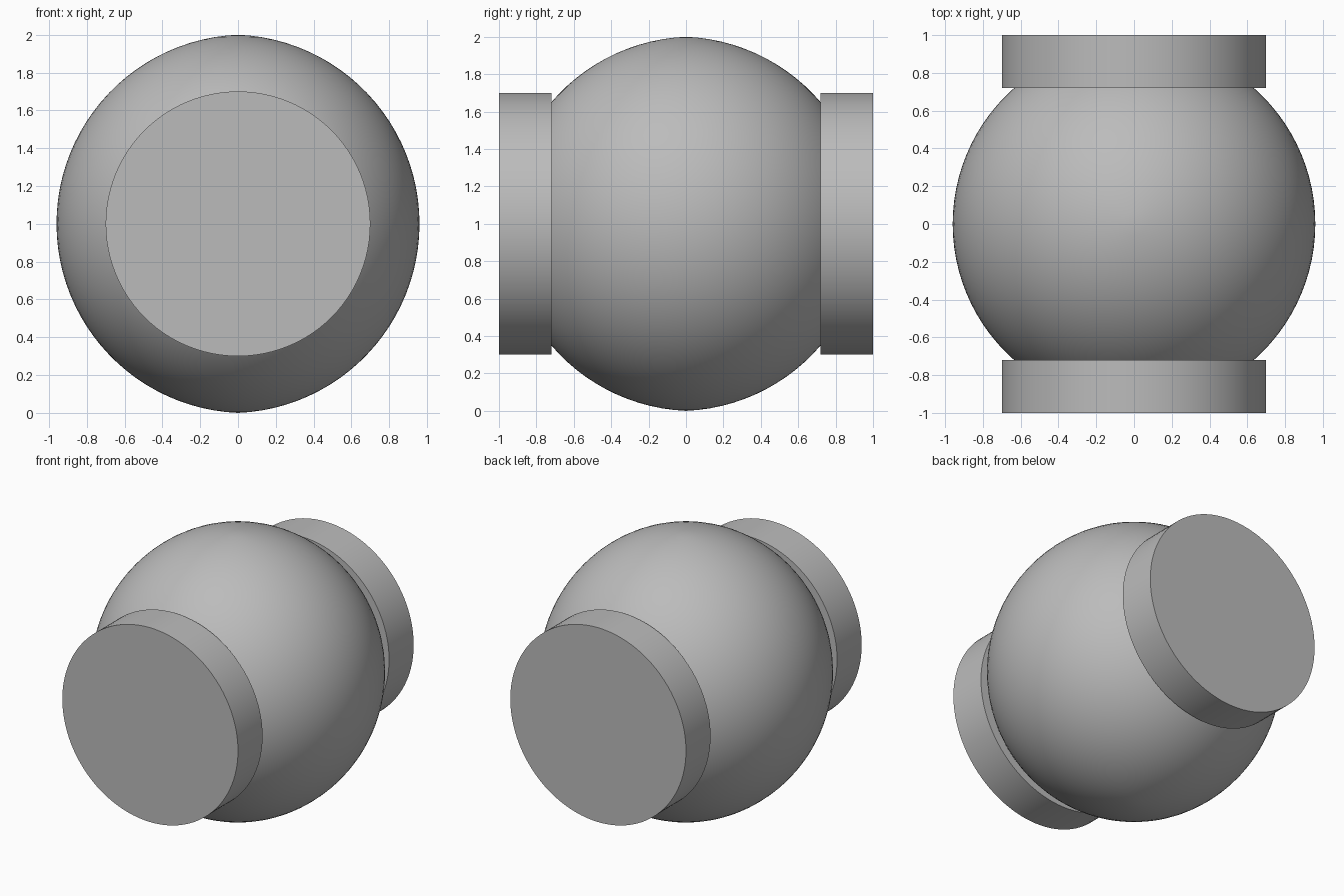
import bpy, bmesh
from math import sin, cos, pi, asin, radians
from mathutils import Matrix, Vector

cube = bpy.data.objects.get("Cube")
if cube:
    bpy.data.objects.remove(cube, do_unlink=True)

grey = bpy.data.materials.new("plain grey")
grey.use_nodes = True
colour = (0.5, 0.5, 0.5, 1)
grey.diffuse_color = colour
grey.node_tree.nodes["Principled BSDF"].inputs["Base Color"].default_value = colour


def add_object(name, bm, angle):
    bmesh.ops.recalc_face_normals(bm, faces=bm.faces)
    mesh = bpy.data.meshes.new(name)
    bm.to_mesh(mesh)
    bm.free()
    mesh.materials.append(grey)
    obj = bpy.data.objects.new(name, mesh)
    bpy.context.collection.objects.link(obj)
    bpy.ops.object.select_all(action="DESELECT")
    obj.select_set(True)
    bpy.context.view_layer.objects.active = obj
    bpy.ops.object.shade_smooth_by_angle(angle=radians(angle))
    return obj


# Round body: a circular arc spun about z, with slightly pointed poles
waist, half_height, steps = 0.96, 1.0, 48
radius = (waist ** 2 + half_height ** 2) / (2 * waist)
limit = asin(half_height / radius)
bm = bmesh.new()
profile = []
for i in range(steps + 1):
    a = -limit + 2 * limit * i / steps
    r = max(0, radius * cos(a) - (radius - waist))
    profile.append(bm.verts.new((r, 0, 1 + radius * sin(a))))
edges = [bm.edges.new(pair) for pair in zip(profile, profile[1:])]
bmesh.ops.spin(bm, geom=profile + edges, cent=Vector((0, 0, 1)), axis=(0, 0, 1),
               angle=2 * pi, steps=96)
bmesh.ops.remove_doubles(bm, verts=bm.verts, dist=0.0001)
add_object("round_body", bm, 40)

# Flat discs at the front and back
for name, side in (("front_disc", -1), ("back_disc", 1)):
    bm = bmesh.new()
    place = Matrix.Translation((0, side * 0.86, 1)) @ Matrix.Rotation(pi / 2, 4, "X")
    bmesh.ops.create_cone(bm, cap_ends=True, segments=96, radius1=0.7, radius2=0.7,
                          depth=0.28, matrix=place)
    add_object(name, bm, 40)
